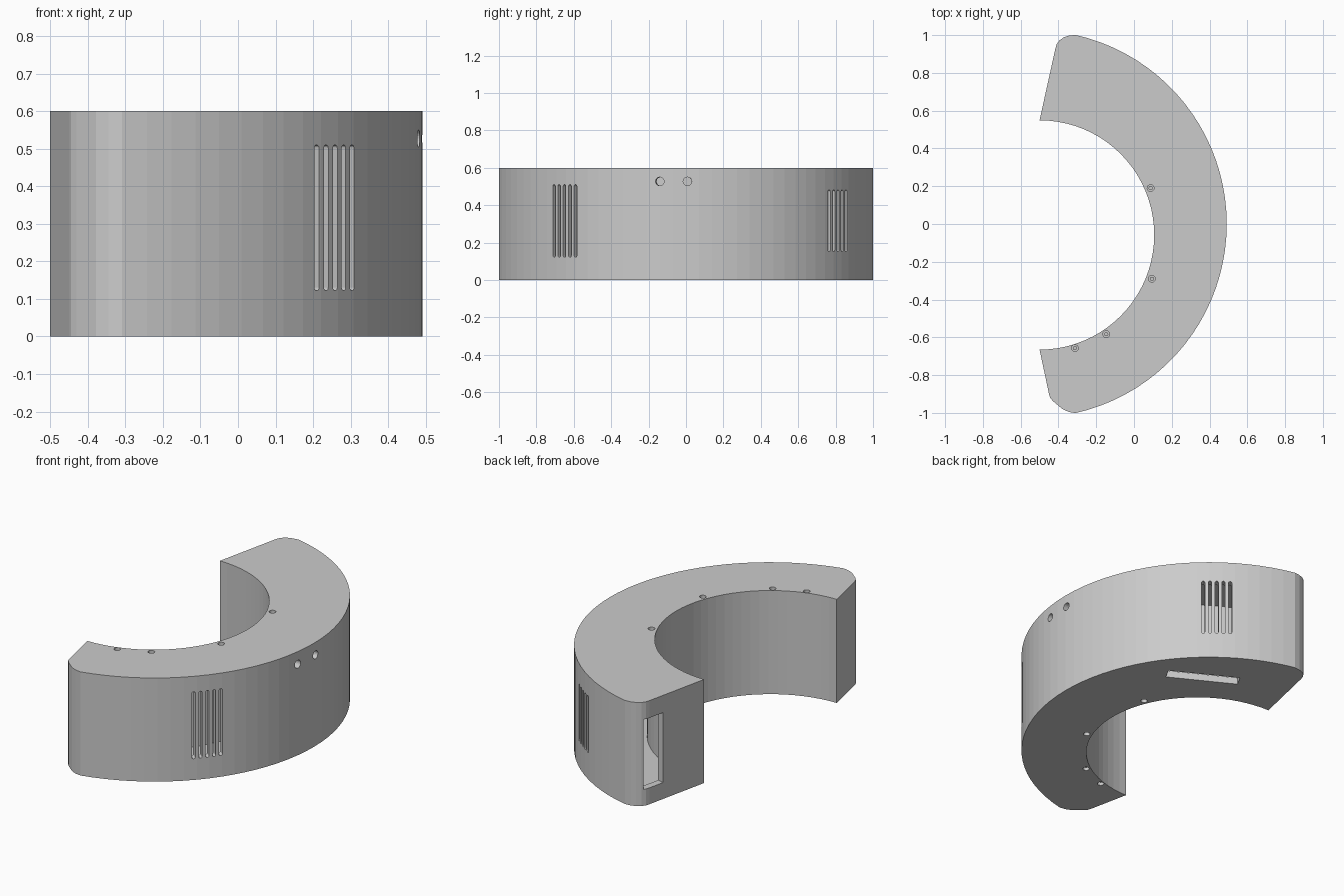
import bpy, bmesh
from math import sin, cos, pi, radians, asin
from mathutils import Vector, Matrix

if "Cube" in bpy.data.objects:
    bpy.data.objects.remove(bpy.data.objects["Cube"])

T = 0.04                      # wall and plate thickness
OC, OR = Vector((-0.535, 0)), 1.026      # outer arc
IC, IR = Vector((-0.5, -0.058)), 0.607   # inner arc


def arc(c, r, a0, a1, n):
    return [c + r * Vector((cos(radians(a0 + (a1 - a0) * i / n)),
                            sin(radians(a0 + (a1 - a0) * i / n)))) for i in range(n + 1)]


def inset(pts, d):
    # mitred inward offset of a counter-clockwise outline
    out = []
    for i, p in enumerate(pts):
        a, b = (p - pts[i - 1]).normalized(), (pts[(i + 1) % len(pts)] - p).normalized()
        na, nb = Vector((-a.y, a.x)), Vector((-b.y, b.x))
        out.append(p + (na + nb) * d / (1 + na.dot(nb)))
    return out


def make(name, bm):
    bmesh.ops.recalc_face_normals(bm, faces=bm.faces)
    me = bpy.data.meshes.new(name)
    bm.to_mesh(me)
    bm.free()
    ob = bpy.data.objects.new(name, me)
    bpy.context.collection.objects.link(ob)
    return ob


def add_prism(bm, pts, z0, z1, mat=Matrix()):
    lo = [bm.verts.new(mat @ Vector((p[0], p[1], z0))) for p in pts]
    hi = [bm.verts.new(mat @ Vector((p[0], p[1], z1))) for p in pts]
    bm.faces.new(lo[::-1])
    bm.faces.new(hi)
    for i in range(len(pts)):
        j = (i + 1) % len(pts)
        bm.faces.new((lo[i], lo[j], hi[j], hi[i]))


def cut(ob, bm):
    cutter = make("cutter", bm)
    cutter.hide_render = True
    m = ob.modifiers.new("cut", 'BOOLEAN')
    m.operation, m.solver, m.object = 'DIFFERENCE', 'EXACT', cutter
    bpy.context.view_layer.objects.active = ob
    bpy.ops.object.modifier_apply(modifier=m.name)
    bpy.data.objects.remove(cutter)


def frame(origin, across, outward):
    # local x = across, local y = up, local z = outward
    m = Matrix((across, (0, 0, 1), outward)).transposed().to_4x4()
    m.translation = origin
    return m


def radial_frame(angle, z):
    n = Vector((cos(angle), sin(angle), 0))
    return frame(OC.to_3d() + n * OR + Vector((0, 0, z)), Vector((-n.y, n.x, 0)), n)


def circle(r, n=20, c=(0, 0)):
    return [(c[0] + r * cos(2 * pi * i / n), c[1] + r * sin(2 * pi * i / n)) for i in range(n)]


# Crescent outline with rounded outer tips
outline = arc(OC, OR, -77.3, 77.3, 40)
outline += [Vector(p) for p in ((-.345, .997), (-.372, .988), (-.395, .972), (-.409, .952), (-.416, .93))]
outline += arc(IC, IR, 90, -90, 40)
outline += [Vector(p) for p in ((-.45, -.9), (-.444, -.92), (-.43, -.937), (-.378, -.98), (-.345, -.995))]

# Hollow side wall
bm = bmesh.new()
inner = inset(outline, T)
loops = [[bm.verts.new((p.x, p.y, z)) for p in ring]
         for ring, z in ((outline, T), (outline, .6 - T), (inner, .6 - T), (inner, T))]
for k in range(4):
    a, b = loops[k], loops[(k + 1) % 4]
    for i in range(len(a)):
        j = (i + 1) % len(a)
        bm.faces.new((a[i], a[j], b[j], b[i]))
wall = make("side_wall", bm)

# Vent slots: five rounded slits in two places
bm = bmesh.new()
for y, z0, z1 in ((-.65, .122, .51), (.813, .152, .482)):
    h, r = (z1 - z0) / 2, .009
    slit = [(r * cos(pi * i / 8), h - r + r * sin(pi * i / 8)) for i in range(9)]
    slit += [(-x, -v) for x, v in slit]
    for k in range(-2, 3):
        pts = [(x + k * .037, v) for x, v in slit]
        add_prism(bm, pts, -.09, .05, radial_frame(asin(y / OR), (z0 + z1) / 2))
# Two round button holes
for y in (-.14, .008):
    add_prism(bm, circle(.023), -.09, .05, radial_frame(asin(y / OR), .527))
# Socket window in the end face
u = Vector((.208, .978, 0)).normalized()
n = Vector((-u.y, u.x, 0))
add_prism(bm, [(.29, .095), (.425, .095), (.425, .5), (.29, .5)], -.07, .06,
          frame(Vector((-.5, .55, 0)), u, n))
cut(wall, bm)

# Top and bottom plates with recessed screw holes
screws = ((.088, .19), (.095, -.29), (-.147, -.583), (-.313, -.657))
for name, z0, face, deep in (("top_plate", .6 - T, .6, -1), ("bottom_plate", 0, 0, 1)):
    bm = bmesh.new()
    add_prism(bm, outline, z0, z0 + T)
    plate = make(name, bm)
    bm = bmesh.new()
    for c in screws:
        zs = sorted((face - deep * .02, face + deep * .025))
        add_prism(bm, circle(.018, 20, c), *zs)
    if name == "bottom_plate":
        # Long cable slot
        d = Vector((-.88, .477, 0)).normalized()
        m = Matrix.Translation((.006, .595, 0)) @ Matrix.Rotation(d.to_2d().angle_signed(Vector((1, 0))), 4, 'Z')
        add_prism(bm, [(-.2, -.035), (.2, -.035), (.2, .035), (-.2, .035)], -.05, .1, m)
    cut(plate, bm)
    # Screw seats inside the recesses
    bm = bmesh.new()
    for c in screws:
        zs = sorted((face + deep * .015, face + deep * .03))
        add_prism(bm, circle(.011, 12, c), *zs)
    make(name.replace("plate", "screws"), bm)
